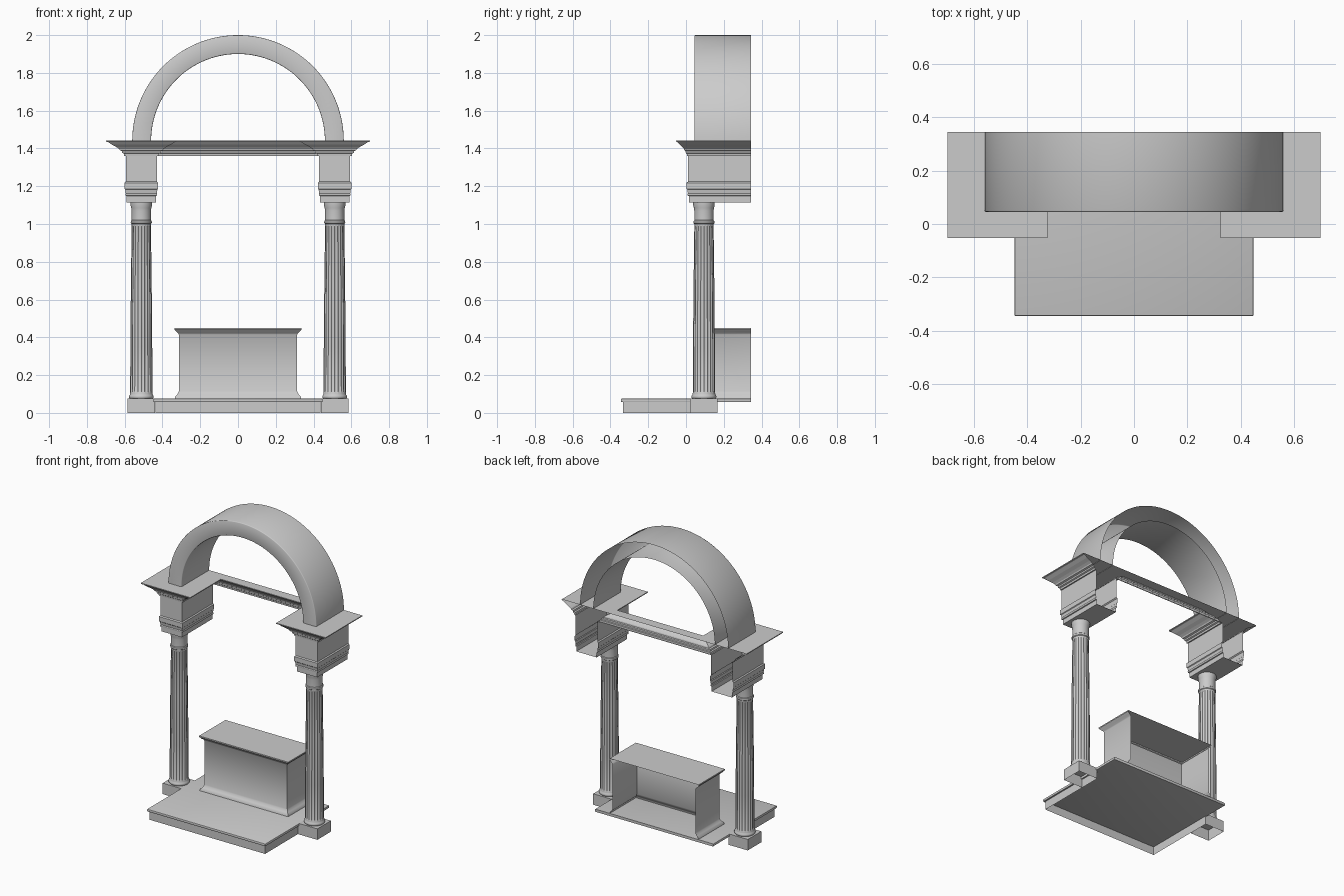
import bpy, bmesh
from math import sin, cos, pi

if "Cube" in bpy.data.objects:
    bpy.data.objects.remove(bpy.data.objects["Cube"])


def finish(name, bm, smooth=None):
    bmesh.ops.recalc_face_normals(bm, faces=bm.faces)
    me = bpy.data.meshes.new(name)
    bm.to_mesh(me)
    bm.free()
    ob = bpy.data.objects.new(name, me)
    bpy.context.collection.objects.link(ob)
    if smooth:
        bpy.ops.object.select_all(action='DESELECT')
        ob.select_set(True)
        bpy.context.view_layer.objects.active = ob
        bpy.ops.object.shade_smooth_by_angle(angle=smooth)
    return ob


def skin(bm, rings, closed=False):
    """Quads between successive rings of coordinates."""
    rows = [[bm.verts.new(p) for p in ring] for ring in rings]
    n = len(rows[0])
    for a, b in zip(rows, rows[1:]):
        for i in range(n if closed else n - 1):
            j = (i + 1) % n
            bm.faces.new((a[i], a[j], b[j], b[i]))
    return rows


def moulding(name, path, profile, cap_bottom=False, cap_top=False, smooth=None):
    """path: (x, y, outward x, outward y) corners; profile: (dx, dy, z)."""
    bm = bmesh.new()
    rows = skin(bm, [[(x + sx * dx, y + sy * dy, z) for x, y, sx, sy in path]
                     for dx, dy, z in profile])
    if cap_bottom:
        bm.faces.new(rows[0])
    if cap_top:
        bm.faces.new(rows[-1])
    return finish(name, bm, smooth)


def u_path(x0, x1, front, back):
    return [(x1, back, 1, 0), (x1, front, 1, -1), (x0, front, -1, -1), (x0, back, -1, 0)]


BACK = 0.345
CX, CY = 0.512, 0.095

# Step: thin slab with nosing, on a riser that is open below and behind
slab_bm = bmesh.new()
bmesh.ops.create_cube(slab_bm, size=1)
for v in slab_bm.verts:
    v.co = (v.co.x * 0.896, v.co.y * 2 * BACK, 0.066 + v.co.z * 0.018)
front_edges = [e for e in slab_bm.edges
               if any(abs(f.normal.z) < 0.5 and f.normal.y < 0.5 for f in e.link_faces)]
bmesh.ops.bevel(slab_bm, geom=front_edges, offset=0.005, segments=2, affect='EDGES', profile=0.5)
finish("step_slab", slab_bm, 0.7)
moulding("step_riser", u_path(-0.438, 0.438, -0.333, 0.16),
         [(0, 0, 0), (0, 0, 0.058)])

# Altar block: open back, flared base and lid
altar = [(.022, .0, .075), (.022, .022, .075), (.020, .020, .085), (.010, .010, .095),
         (.003, .003, .108), (0, 0, .115), (0, 0, .415), (.004, .004, .422),
         (.012, .012, .428), (.022, .022, .440), (.024, .024, .442), (.024, .024, .450)]
moulding("altar", u_path(-0.313, 0.313, 0.085, BACK), altar[1:], cap_top=True, smooth=0.6)

# Columns, blocks and plinths, mirrored left and right
FLUTES, PER = 20, 8
N = FLUTES * PER
shaft = [(.052, .075, 0), (.061, .075, 0), (.065, .080, 0), (.066, .085, 0), (.065, .091, 0),
         (.061, .096, 0), (.060, .102, 0), (.059, .108, 0), (.059, .116, .0045),
         (.058, .35, .0045), (.055, .68, .004), (.051, .985, .0035), (.051, .993, 0),
         (.051, 1.0, 0), (.055, 1.004, 0), (.056, 1.010, 0), (.055, 1.016, 0),
         (.051, 1.020, 0), (.051, 1.07, 0), (.053, 1.085, 0), (.057, 1.10, 0), (.057, 1.116, 0)]
block = [(-.005, 1.115), (-.005, 1.148), (.001, 1.150), (.002, 1.158), (0, 1.162), (.003, 1.182),
         (.007, 1.186), (.007, 1.218), (0, 1.224), (0, 1.362)]
for side, s in (("left", -1), ("right", 1)):
    bm = bmesh.new()
    rings = []
    for r, z, d in shaft:
        ring = []
        for i in range(N):
            a = 2 * pi * i / N
            q = r - d * abs(sin(a * FLUTES / 2))
            ring.append((s * CX + q * cos(a), CY + q * sin(a), z))
        rings.append(ring)
    skin(bm, rings, closed=True)
    finish(side + "_column", bm, 0.6)

    # plinth, open underneath
    bm = bmesh.new()
    h = 0.073
    square = [(s * CX + i * h, CY + j * h) for i, j in ((-1, -1), (1, -1), (1, 1), (-1, 1))]
    rows = skin(bm, [[(x, y, z) for x, y in square] for z in (0, 0.075)], closed=True)
    bm.faces.new(rows[-1])
    finish(side + "_plinth", bm)

    # entablature block, open back
    xa, xb = sorted((s * 0.43, s * 0.594))
    moulding(side + "_entablature_block", u_path(xa, xb, 0.01, BACK),
             [(d, d, z) for d, z in block], cap_bottom=True)

# Cornice breaking forward over both blocks, with a flat top
half = [(.594, BACK, 1, 0), (.594, .01, 1, -1), (.43, .01, -1, -1), (.43, .34, -1, -1)]
path = half + [(-x, y, -sx, sy) for x, y, sx, sy in reversed(half)]
steps = [(0, 1.36), (.08, 1.36), (.10, 1.372), (.18, 1.376), (.20, 1.386), (.30, 1.390),
         (.34, 1.398), (.48, 1.408), (.70, 1.420), (.90, 1.434), (1, 1.436), (1, 1.442)]
moulding("cornice", path, [(t * .105, t * .062, z) for t, z in steps], cap_top=True)

# Arch: hollow channel section swept over a half circle
section = [(.46, BACK), (.46, .050), (.4615, .0465), (.465, .045),
           (.555, .045), (.5585, .0465), (.56, .050), (.56, BACK)]
bm = bmesh.new()
SEG = 72
skin(bm, [[(r * cos(pi * i / SEG), y, 1.44 + r * sin(pi * i / SEG)) for r, y in section]
          for i in range(SEG + 1)])
finish("arch", bm, 0.9)
